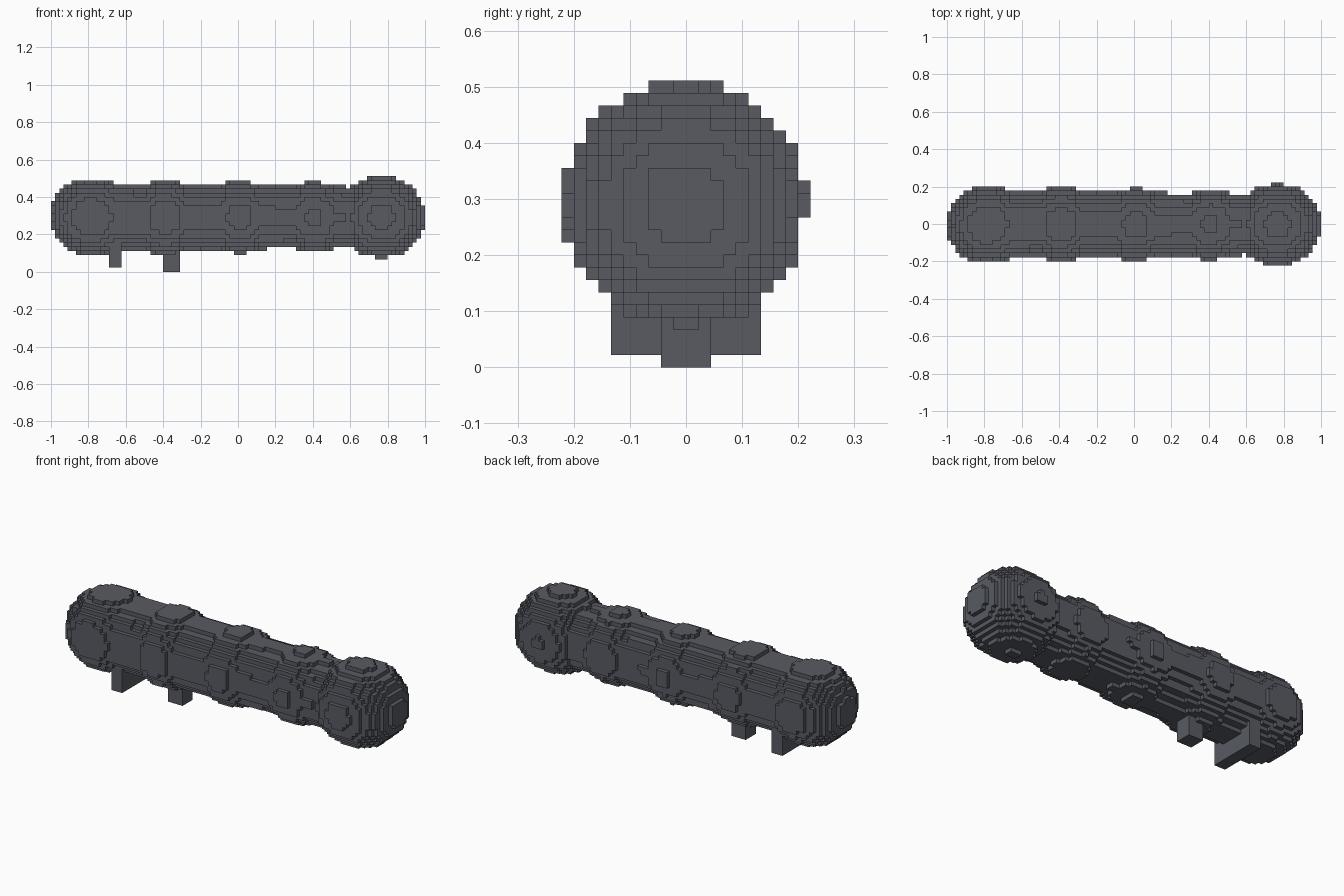
import bpy
import bmesh
from mathutils import Vector

if "Cube" in bpy.data.objects:
    bpy.data.objects.remove(bpy.data.objects["Cube"], do_unlink=True)

CELL = 1 / 45
AXIS_Y, AXIS_Z = -0.003, 0.292

metal = bpy.data.materials.new("dark_grey")
metal.use_nodes = True
colour = (0.098, 0.104, 0.124, 1)
metal.diffuse_color = colour
metal.node_tree.nodes["Principled BSDF"].inputs["Base Color"].default_value = colour


def finish(bm, name):
    mesh = bpy.data.meshes.new(name)
    bm.to_mesh(mesh)
    bm.free()
    mesh.materials.append(metal)
    obj = bpy.data.objects.new(name, mesh)
    bpy.context.collection.objects.link(obj)
    return obj


def box(name, lo, hi):
    bm = bmesh.new()
    bmesh.ops.create_cube(bm, size=1)
    lo, hi = Vector(lo), Vector(hi)
    bmesh.ops.scale(bm, vec=hi - lo, verts=bm.verts)
    bmesh.ops.translate(bm, vec=(lo + hi) / 2, verts=bm.verts)
    return finish(bm, name)


# Swellings along the tube: centre x, length radius, round radius
SWELLINGS = [
    (-0.782, 0.208, 0.196),
    (-0.39, 0.190, 0.190),
    (0.01, 0.1835, 0.1835),
    (0.41, 0.178, 0.178),
    (0.768, 0.220, 0.204),
]


def nearest(index, centre):
    """Distance from a centre to the closest side of a cell."""
    return max(index * CELL - centre, centre - (index + 1) * CELL, 0)


def solid(i, j, k):
    across = nearest(j, AXIS_Y) ** 2 + nearest(k, AXIS_Z) ** 2
    x = (i + 0.5) * CELL
    # Tapering tube between the two end swellings
    if SWELLINGS[0][0] < x < SWELLINGS[-1][0] and across < (0.161 - 0.0146 * x) ** 2:
        return True
    return any((nearest(i, cx) / rx) ** 2 + across / r ** 2 < 1
               for cx, rx, r in SWELLINGS)


def stepped_body(name):
    """Skin the filled cells with outward faces, merging flat areas."""
    cells = {(i, j, k) for i in range(-45, 45) for j in range(-12, 12)
             for k in range(1, 25) if solid(i, j, k)}
    bm = bmesh.new()
    corners = {}

    def corner(p):
        if p not in corners:
            corners[p] = bm.verts.new([c * CELL for c in p])
        return corners[p]

    for cell in cells:
        for axis in range(3):
            u, v = (axis + 1) % 3, (axis + 2) % 3
            for side in (0, 1):
                neighbour = list(cell)
                neighbour[axis] += 2 * side - 1
                if tuple(neighbour) in cells:
                    continue
                ring = []
                for du, dv in ((0, 0), (1, 0), (1, 1), (0, 1)):
                    p = list(cell)
                    p[axis] += side
                    p[u] += du
                    p[v] += dv
                    ring.append(corner(tuple(p)))
                bm.faces.new(ring if side else ring[::-1])
    bmesh.ops.dissolve_limit(bm, angle_limit=0.01, verts=bm.verts, edges=bm.edges)
    return finish(bm, name)


stepped_body("stepped_tube_body")

# Mounting posts under the tube
box("wide_mount", (-31 * CELL, -6 * CELL, CELL), (-28 * CELL, 6 * CELL, 9 * CELL))
box("narrow_mount", (-18 * CELL, -2 * CELL, 0), (-14 * CELL, 2 * CELL, 8 * CELL))
